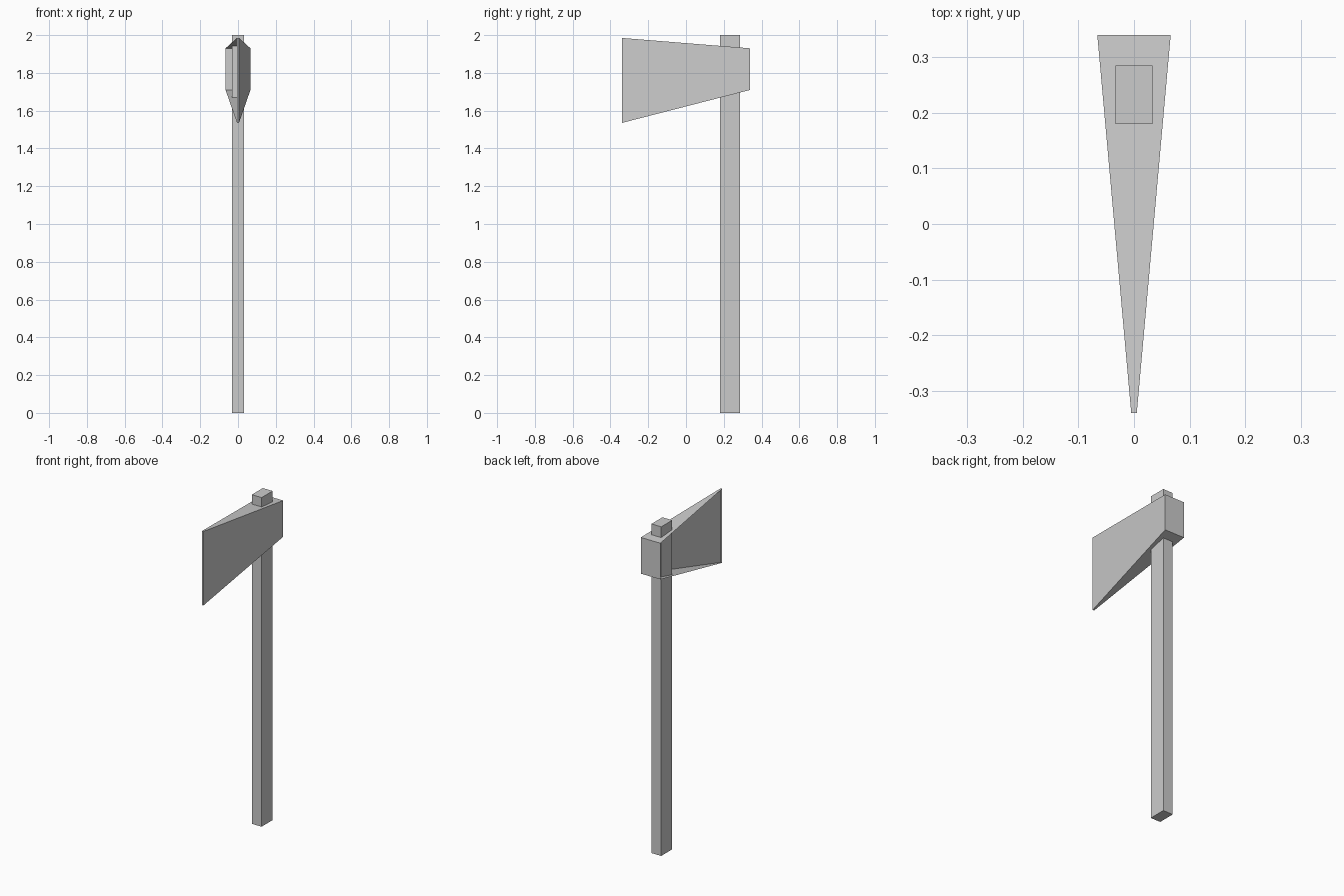
import bpy, bmesh

if "Cube" in bpy.data.objects:
    bpy.data.objects.remove(bpy.data.objects["Cube"])

grey = bpy.data.materials.new("plain grey")
grey.diffuse_color = (0.6, 0.6, 0.6, 1)
grey.use_nodes = True
grey.node_tree.nodes["Principled BSDF"].inputs["Base Color"].default_value = grey.diffuse_color


def make_block(name, front, back, open_left=False):
    """Tapered block between two rectangles given as (y, half width, z low, z high)."""
    bm = bmesh.new()
    rings = []
    for y, hw, low, high in (front, back):
        corners = ((-hw, low), (hw, low), (hw, high), (-hw, high))
        rings.append([bm.verts.new((x, y, z)) for x, z in corners])
    f, b = rings
    bm.faces.new(f)
    bm.faces.new(b[::-1])
    for i in range(4):
        if open_left and i == 3:
            continue
        j = (i + 1) % 4
        bm.faces.new((f[j], f[i], b[i], b[j]))
    mesh = bpy.data.meshes.new(name)
    bm.to_mesh(mesh)
    bm.free()
    mesh.materials.append(grey)
    obj = bpy.data.objects.new(name, mesh)
    bpy.context.collection.objects.link(obj)
    return obj


# Square-cut shaft, running up through the head
make_block("handle", (0.18, 0.033, 0, 2), (0.285, 0.033, 0, 2))

# Wedge head: narrow cutting edge, wide back, hollow with its left cheek open
make_block("axe_head", (-0.34, 0.005, 1.535, 1.985), (0.34, 0.066, 1.71, 1.93),
           open_left=True)
